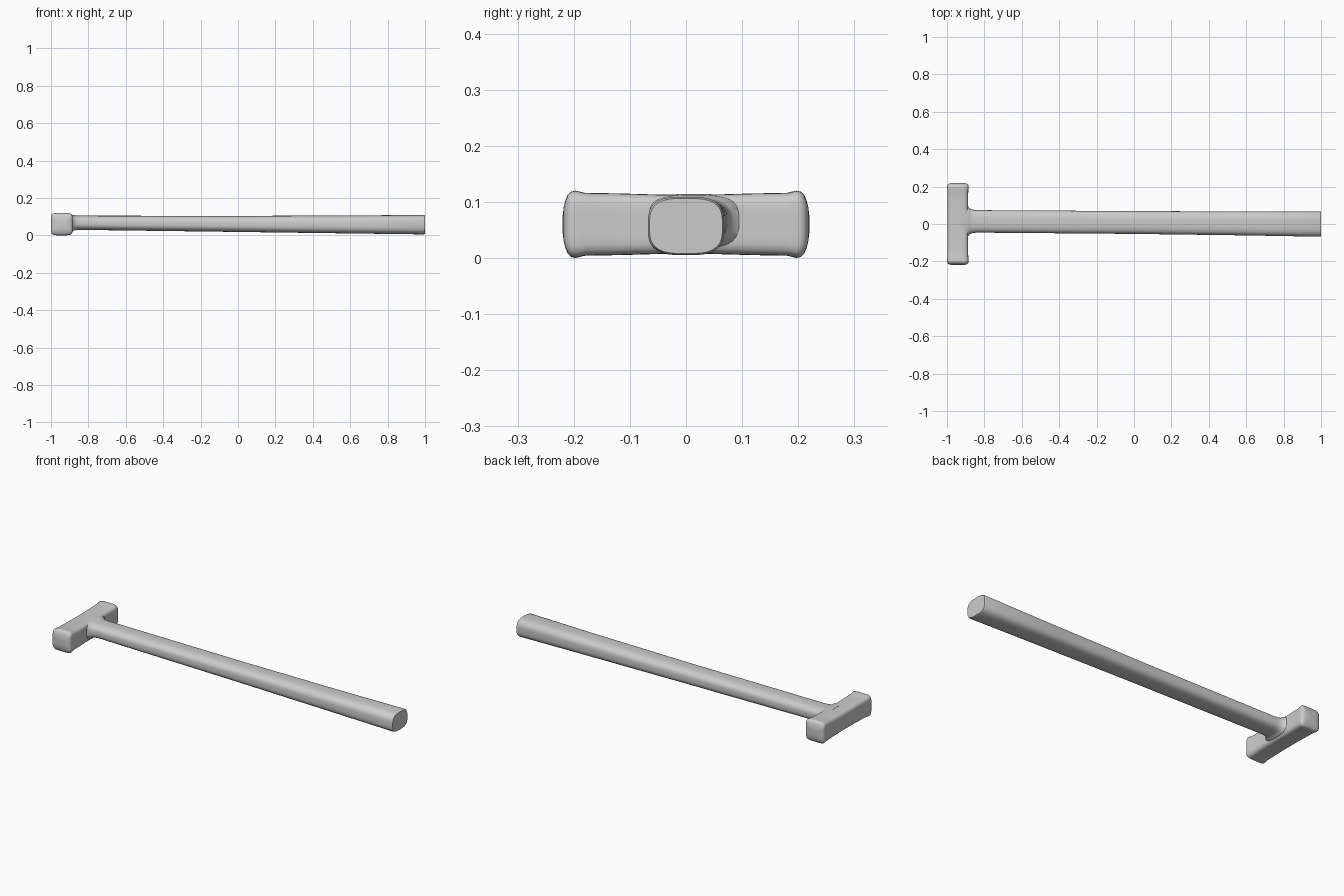
import bpy, bmesh, math
from mathutils import Vector

cube = bpy.data.objects.get("Cube")
if cube:
    bpy.data.objects.remove(cube, do_unlink=True)

grey = bpy.data.materials.new("light grey")
grey.use_nodes = True
colour = (0.6, 0.6, 0.6, 1)
grey.diffuse_color = colour
grey.node_tree.nodes["Principled BSDF"].inputs["Base Color"].default_value = colour


def loft(name, sections, place, sides=48):
    """Skin rounded-rectangle sections: (position, u, v, half u, half v, squareness)."""
    bm = bmesh.new()
    rings = []
    for pos, u, v, hu, hv, n in sections:
        ring = []
        for i in range(sides):
            a = 2 * math.pi * (i + 0.5) / sides
            c, s = math.cos(a), math.sin(a)
            r = (abs(c) ** n + abs(s) ** n) ** (-1 / n)
            ring.append(bm.verts.new(place(pos, u + hu * r * c, v + hv * r * s)))
        rings.append(ring)
    for a, b in zip(rings, rings[1:]):
        for i in range(sides):
            j = (i + 1) % sides
            bm.faces.new((a[i], a[j], b[j], b[i]))
    bm.faces.new(rings[0])
    bm.faces.new(rings[-1])
    bmesh.ops.recalc_face_normals(bm, faces=bm.faces)
    mesh = bpy.data.meshes.new(name)
    bm.to_mesh(mesh)
    bm.free()
    mesh.materials.append(grey)
    obj = bpy.data.objects.new(name, mesh)
    bpy.context.collection.objects.link(obj)
    bpy.ops.object.select_all(action='DESELECT')
    obj.select_set(True)
    bpy.context.view_layer.objects.active = obj
    bpy.ops.object.shade_smooth_by_angle(angle=math.radians(50))
    return obj


# Head: waisted block with flared, softly domed striking faces
half = [(0.05, 0.055, 0.053), (0.12, 0.055, 0.055), (0.18, 0.056, 0.056),
        (0.197, 0.058, 0.06), (0.205, 0.057, 0.058), (0.211, 0.054, 0.052),
        (0.215, 0.049, 0.042), (0.218, 0.038, 0.03), (0.22, 0.018, 0.014)]
profile = [(-y, hx, hz) for y, hx, hz in reversed(half)] + half
loft("hammer_head", [(y, -0.942, 0.06, hx, hz, 6) for y, hx, hz in profile],
     lambda p, u, v: Vector((p, u, v)).yxz)

# Handle: long bar, flared where it meets the head, thickening to a flat butt
loft("handle", [(-0.93, 0.014, 0.065, 0.085, 0.049, 3.5),
                (-0.888, 0.014, 0.065, 0.082, 0.047, 3.2),
                (-0.88, 0.014, 0.066, 0.07, 0.042, 3.0),
                (-0.865, 0.014, 0.067, 0.063, 0.039, 2.8),
                (-0.84, 0.014, 0.067, 0.06, 0.038, 2.8),
                (0.0, 0.008, 0.061, 0.061, 0.043, 2.8),
                (0.6, 0.003, 0.058, 0.064, 0.048, 3.0),
                (0.992, 0.0, 0.057, 0.068, 0.052, 3.2),
                (1.0, 0.0, 0.057, 0.065, 0.049, 3.2)],
     lambda p, u, v: Vector((p, u, v)))
